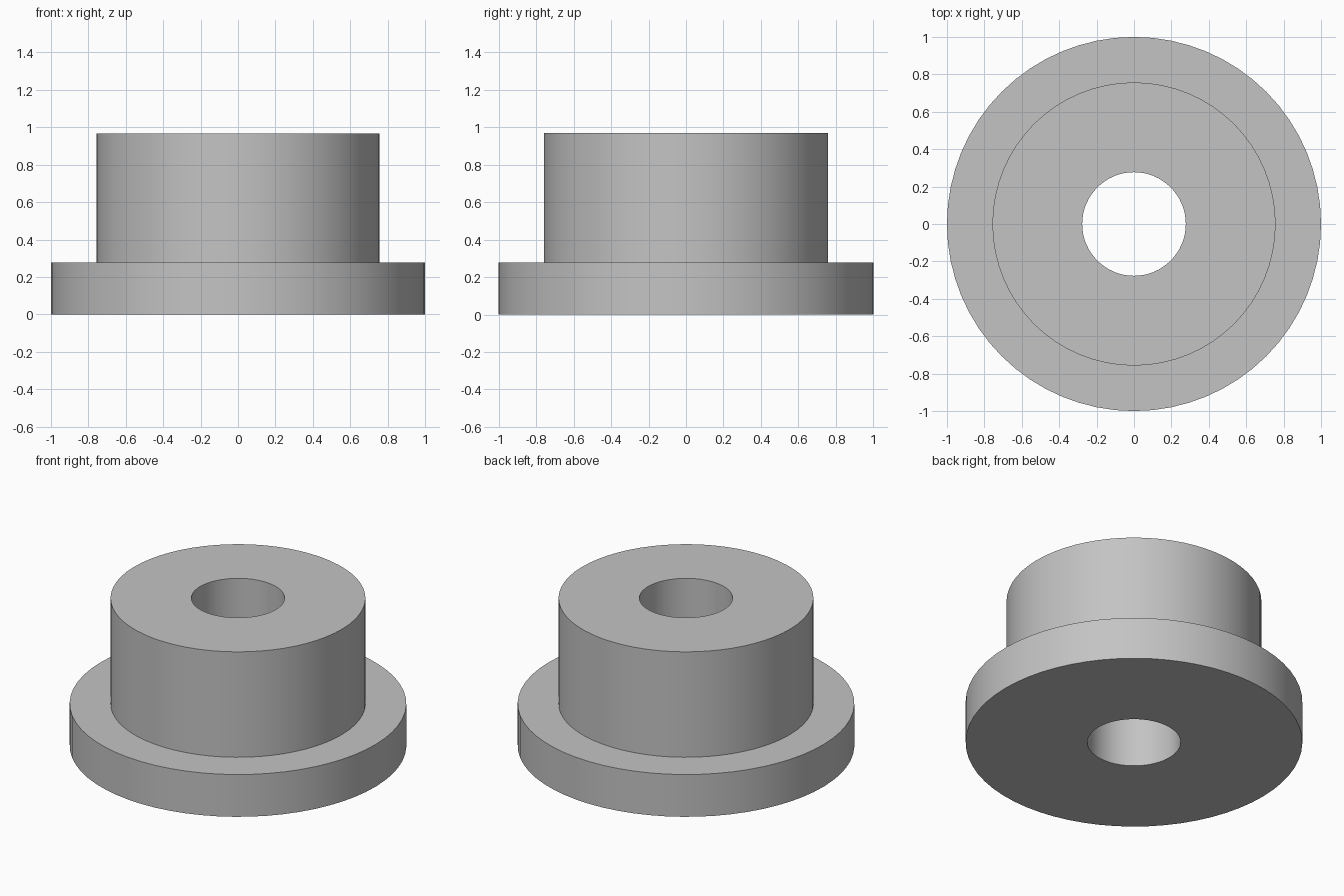
import bpy
import bmesh
import math

cube = bpy.data.objects.get("Cube")
if cube:
    bpy.data.objects.remove(cube, do_unlink=True)

SIDES = 64
FLANGE_R, BODY_R, BORE_R = 1.0, 0.757, 0.277
FLANGE_H, TOTAL_H = 0.277, 0.968

grey = bpy.data.materials.new("plain grey")
grey.use_nodes = True
colour = (0.55, 0.55, 0.55, 1.0)
grey.diffuse_color = colour
grey.node_tree.nodes["Principled BSDF"].inputs["Base Color"].default_value = colour

# Closed half-section: bore, underside, flange, body
profile = [
    (BORE_R, 0), (FLANGE_R, 0), (FLANGE_R, FLANGE_H),
    (BODY_R, FLANGE_H), (BODY_R, TOTAL_H), (BORE_R, TOTAL_H),
]

# Turn the section around the z axis
bm = bmesh.new()
rings = []
for r, z in profile:
    rings.append([
        bm.verts.new((r * math.cos(a), r * math.sin(a), z))
        for a in (math.tau * i / SIDES for i in range(SIDES))
    ])
for k, low in enumerate(rings):
    high = rings[(k + 1) % len(rings)]
    for i in range(SIDES):
        j = (i + 1) % SIDES
        bm.faces.new((low[i], low[j], high[j], high[i]))
bmesh.ops.recalc_face_normals(bm, faces=bm.faces)

mesh = bpy.data.meshes.new("flanged_bushing")
bm.to_mesh(mesh)
bm.free()
mesh.materials.append(grey)
bushing = bpy.data.objects.new("flanged_bushing", mesh)
bpy.context.collection.objects.link(bushing)

# Smooth walls with sharp rims
bpy.ops.object.select_all(action="DESELECT")
bushing.select_set(True)
bpy.context.view_layer.objects.active = bushing
bpy.ops.object.shade_smooth_by_angle(angle=math.radians(30))
